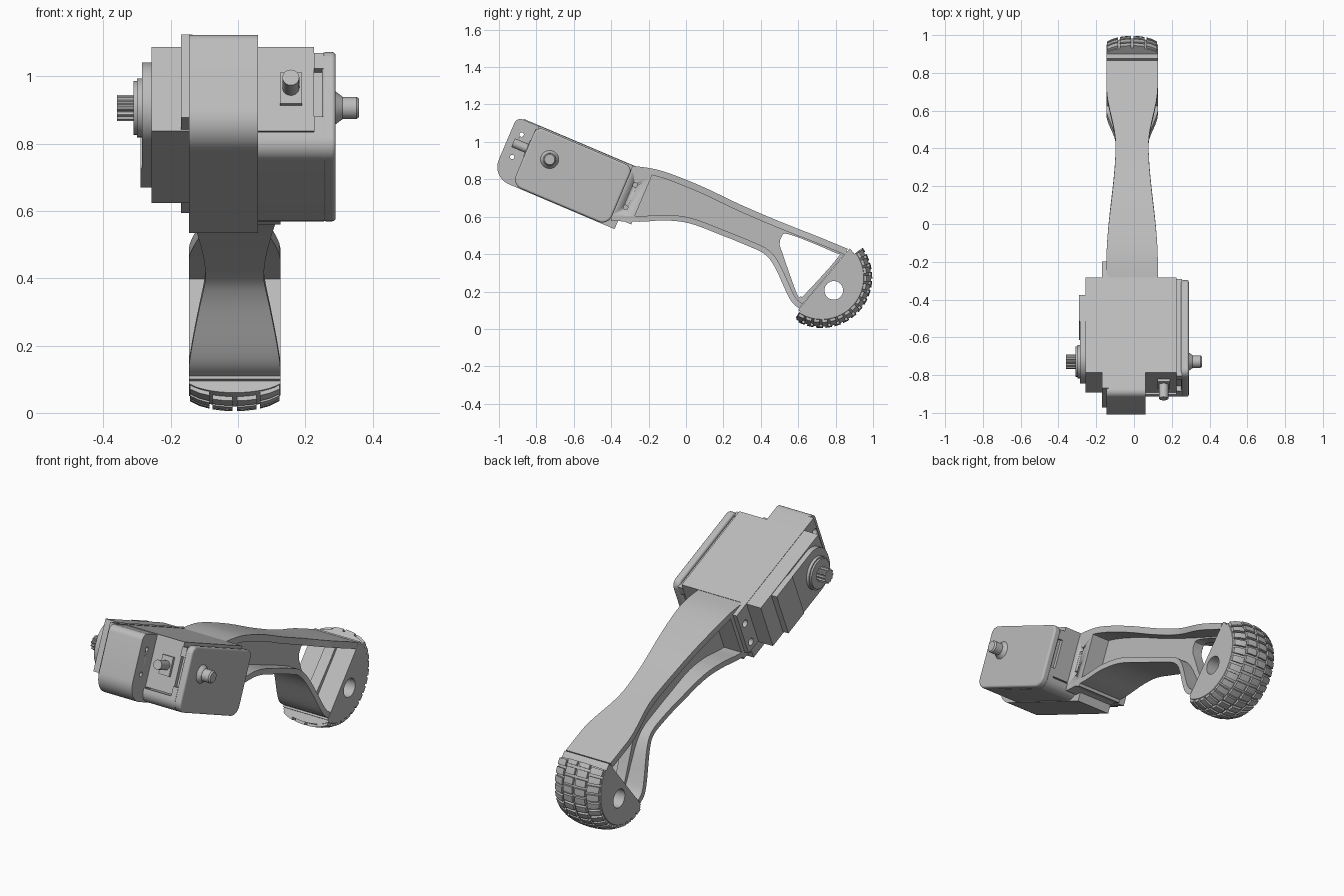
import bpy, bmesh, math
from mathutils import Matrix, Vector

if "Cube" in bpy.data.objects:
    bpy.data.objects.remove(bpy.data.objects["Cube"])

grey = bpy.data.materials.new("plain_grey")
grey.use_nodes = True
grey.diffuse_color = (0.5, 0.5, 0.5, 1)
grey.node_tree.nodes["Principled BSDF"].inputs["Base Color"].default_value = (0.5, 0.5, 0.5, 1)

TILT = math.radians(23)
MID = -0.01       # centre plane of the arm and foot
HALF = 0.136      # full half width of the arm


def uv(u, v):
    """Servo frame (along, up) to (y, z)."""
    c, s = math.cos(TILT), math.sin(TILT)
    return (u * c + v * s, v * c - u * s)


def finish(name, bm, angle=30):
    bmesh.ops.recalc_face_normals(bm, faces=bm.faces)
    mesh = bpy.data.meshes.new(name)
    bm.to_mesh(mesh)
    bm.free()
    mesh.materials.append(grey)
    ob = bpy.data.objects.new(name, mesh)
    bpy.context.collection.objects.link(ob)
    bpy.ops.object.select_all(action='DESELECT')
    ob.select_set(True)
    bpy.context.view_layer.objects.active = ob
    bpy.ops.object.shade_smooth_by_angle(angle=math.radians(angle))
    return ob


def skin(bm, rings, closed=False):
    """Join equal rings of points with quads and cap the ends."""
    loops = [[bm.verts.new(p) for p in ring] for ring in rings]
    n = len(loops[0])
    for a, b in zip(loops, loops[1:]):
        for i in range(n):
            j = (i + 1) % n
            bm.faces.new((a[i], a[j], b[j], b[i]))
    bm.faces.new(loops[0])
    bm.faces.new(loops[-1][::-1])


def prism(name, pts, x0, x1):
    bm = bmesh.new()
    skin(bm, [[(x, y, z) for y, z in pts] for x in (x0, x1)])
    return finish(name, bm)


def rounded(u0, u1, v0, v1, radii):
    """Rectangle in the servo frame; radii run front low, rear low, rear top, front top."""
    corners = [(u0, v0, 1, 1), (u1, v0, -1, 1), (u1, v1, -1, -1), (u0, v1, 1, -1)]
    pts = []
    for k, ((u, v, du, dv), r) in enumerate(zip(corners, radii)):
        steps = 8 if r else 0
        for i in range(steps + 1):
            a = math.pi * (1 + k / 2) + (math.pi / 2) * i / max(steps, 1)
            pts.append(uv(u + du * r + r * math.cos(a), v + dv * r + r * math.sin(a)) if r else uv(u, v))
    return pts


def slab(name, u0, u1, v0, v1, x0, x1, radii=(0, 0, 0, 0)):
    return prism(name, rounded(u0, u1, v0, v1, radii), x0, x1)


def rod(name, yz, x0, x1, r0, r1=None, segs=32):
    """Round part along x."""
    bm = bmesh.new()
    m = Matrix.Translation(((x0 + x1) / 2, *yz)) @ Matrix.Rotation(math.pi / 2, 4, 'Y')
    bmesh.ops.create_cone(bm, cap_ends=True, segments=segs, radius1=r0,
                          radius2=r0 if r1 is None else r1, depth=x1 - x0, matrix=m)
    return finish(name, bm)


def cut(ob, cutter):
    cutter.hide_render = True
    cutter.hide_set(True)
    cutter.display_type = 'WIRE'
    mod = ob.modifiers.new("hole", 'BOOLEAN')
    mod.operation, mod.solver, mod.object = 'DIFFERENCE', 'EXACT', cutter
    bpy.context.view_layer.objects.active = ob
    bpy.ops.object.modifier_apply(modifier=mod.name)
    bpy.data.objects.remove(cutter)


def spline(pts, n=6):
    """Smooth path through the points."""
    p = [Vector(q) for q in [pts[0], *pts, pts[-1]]]
    out = []
    for a, b, c, d in zip(p, p[1:], p[2:], p[3:]):
        for i in range(n):
            t = i / n
            out.append(0.5 * (2 * b + (c - a) * t + (2 * a - 5 * b + 4 * c - d) * t * t
                              + (3 * b - a - 3 * c + d) * t ** 3))
    return out + [p[-1]]


def offset(path, d):
    out = []
    for i, p in enumerate(path):
        t = (path[min(i + 1, len(path) - 1)] - path[max(i - 1, 0)]).normalized()
        out.append(p + Vector((-t.y, t.x)) * d)
    return out


def width(y, keys):
    for (a, wa), (b, wb) in zip(keys, keys[1:]):
        if y <= b:
            t = max(0, (y - a) / (b - a))
            return wa + (wb - wa) * t * t * (3 - 2 * t)
    return keys[-1][1]


def flange(name, path, thick, keys):
    bm = bmesh.new()
    rings = []
    for p, q in zip(path, offset(path, thick)):
        w = width(p.x, keys)
        rings.append([(MID - w, *p), (MID + w, *p), (MID + w, *q), (MID - w, *q)])
    skin(bm, rings)
    return finish(name, bm)


# Arm: two curved flanges and a thin web with a rounded triangular window
top = spline([(-.30, .873), (-.14, .848), (.074, .767), (.288, .666), (.5, .575), (.715, .49), (.865, .428)])
low = spline([(-.40, .578), (-.247, .573), (-.113, .58), (.02, .564), (.18, .505), (.34, .44),
              (.42, .40), (.475, .33), (.555, .16), (.605, .11)])
flange("arm_top_flange", top, -.035, [(-.2, HALF), (.42, .087), (.73, HALF)])
flange("arm_lower_flange", low, .03, [(-.2, HALF), (.42, .087), (.58, HALF)])
web = prism("arm_web", offset(top, -.015) + offset(low, .015)[::-1], MID - .03, MID + .03)
window = spline([(.50, .45), (.51, .49), (.555, .505), (.79, .41), (.81, .38),
                 (.64, .19), (.615, .175), (.59, .195), (.50, .45)], 4)[:-1]
cut(web, prism("window_cutter", window, -.3, .3))

# Rear and front mounting blocks, with a floor running under the servo
rear = slab("rear_mount_block", -.605, -.488, .40, .688, MID - HALF, MID + HALF)
front = slab("front_mount_block", -1.275, -1.14, .342, .69, -.145, .06, (.1, 0, 0, .035))
slab("servo_floor", -1.18, -.56, .342, .43, -.145, .06)

# Servo housing and its two mounting ears
slab("servo_body", -1.147, -.602, .422, .693, -.257, .225)
slab("servo_seam", -1.125, -.62, .40, .668, .22, .255)
ears = slab("servo_ears", -1.238, -.51, .428, .695, -.17, -.135)
for u, low_v, ob in ((-1.215, .483, front), (-.551, .472, rear)):
    for v in (low_v, low_v + .13):
        cut(ob, rod("hole_cutter", uv(u, v), -.4, .4, .012, segs=16))
        cut(ears, rod("hole_cutter", uv(u, v), -.4, .4, .02, segs=16))

# Servo cover with its lower tray and corner clips
cover = slab("servo_cover", -1.158, -.60, .345, .686, .25, .29, (.055, .055, .04, .04))
bevel = cover.modifiers.new("soft_edge", 'BEVEL')
bevel.width, bevel.segments, bevel.limit_method = .01, 3, 'ANGLE'
slab("cover_tray", -1.158, -.60, .345, .415, .06, .255, (.055, .055, 0, 0))
for u in (-1.158, -.63):
    for v in (.415, .62):
        slab("cover_clip", u, u + .03, v, v + .05, .225, .255)

# Idler stub on the cover side
axle = uv(-1.025, .549)
rod("idler_cone", axle, .288, .31, .05, .034)
rod("idler_stub", axle, .305, .352, .033)
rod("idler_tip", axle, .352, .36, .033, .027)

# Gearbox cap, output collar and splined shaft
slab("gearbox_cap", -1.14, -.85, .43, .685, -.285, -.255, (.115, 0, 0, .115))
slab("gearbox_step", -.85, -.70, .43, .69, -.29, -.255)
rod("output_collar", axle, -.30, -.28, .088)
rod("output_ring", axle, -.31, -.295, .08)
teeth = [(axle[0] + r * math.cos(a), axle[1] + r * math.sin(a))
         for i in range(48) for a, r in [(i * math.pi / 24, .039 if i % 4 < 2 else .033)]]
prism("output_spline", teeth, -.36, -.30)

# Cable socket on the front panel
slab("socket_plate", -1.162, -1.14, .505, .605, .125, .19)
bm = bmesh.new()
m = Matrix.Translation((.157, *uv(-1.19, .556))) @ Matrix.Rotation(math.pi / 2 - TILT, 4, 'X')
bmesh.ops.create_cone(bm, cap_ends=True, segments=24, radius1=.025, radius2=.025, depth=.1, matrix=m)
finish("socket_plug", bm)

# Foot: half-round hub with a cross hole
FOOT = Vector((.726, .275))


def arc(r, deg):
    a = math.radians(deg)
    return (FOOT.x + r * math.cos(a), FOOT.y + r * math.sin(a))


hub = prism("foot_hub", [arc(.215, 46 - 172 * i / 40) for i in range(41)], MID - HALF, MID + HALF)
cut(hub, rod("hub_hole_cutter", (.79, .206), -.4, .4, .05))

# Tyre: crowned band with staggered tread blocks
START, END = -123, 36


def crown(x):
    return .2 + .056 * math.sqrt(1 - (x / .15) ** 2)


bm = bmesh.new()
xs = [HALF * (i / 8 - 1) for i in range(17)]
rings = []
for i in range(41):
    deg = START + (END - START) * i / 40
    rings.append([(MID + x, *arc(crown(x), deg)) for x in xs]
                 + [(MID + x, *arc(.195, deg)) for x in (HALF, -HALF)])
skin(bm, rings)
finish("tyre", bm)

bm = bmesh.new()
COUNT = 15
step = (END - START) / COUNT
for row, x in enumerate((-.104, -.036, .036, .104)):
    shift = .5 if row in (1, 2) else 0.12
    for i in range(COUNT):
        a = START + (i + shift) * step
        a1 = min(a + step * .72, END)
        rings = []
        for deg in (a, (a + a1) / 2, a1):
            ring = [(MID + x + d, *arc(crown(x + d) + .014, deg)) for d in (-.029, 0, .029)]
            ring += [(MID + x + d, *arc(crown(x + d) - .01, deg)) for d in (.029, 0, -.029)]
            rings.append(ring)
        skin(bm, rings)
finish("tyre_tread", bm)
